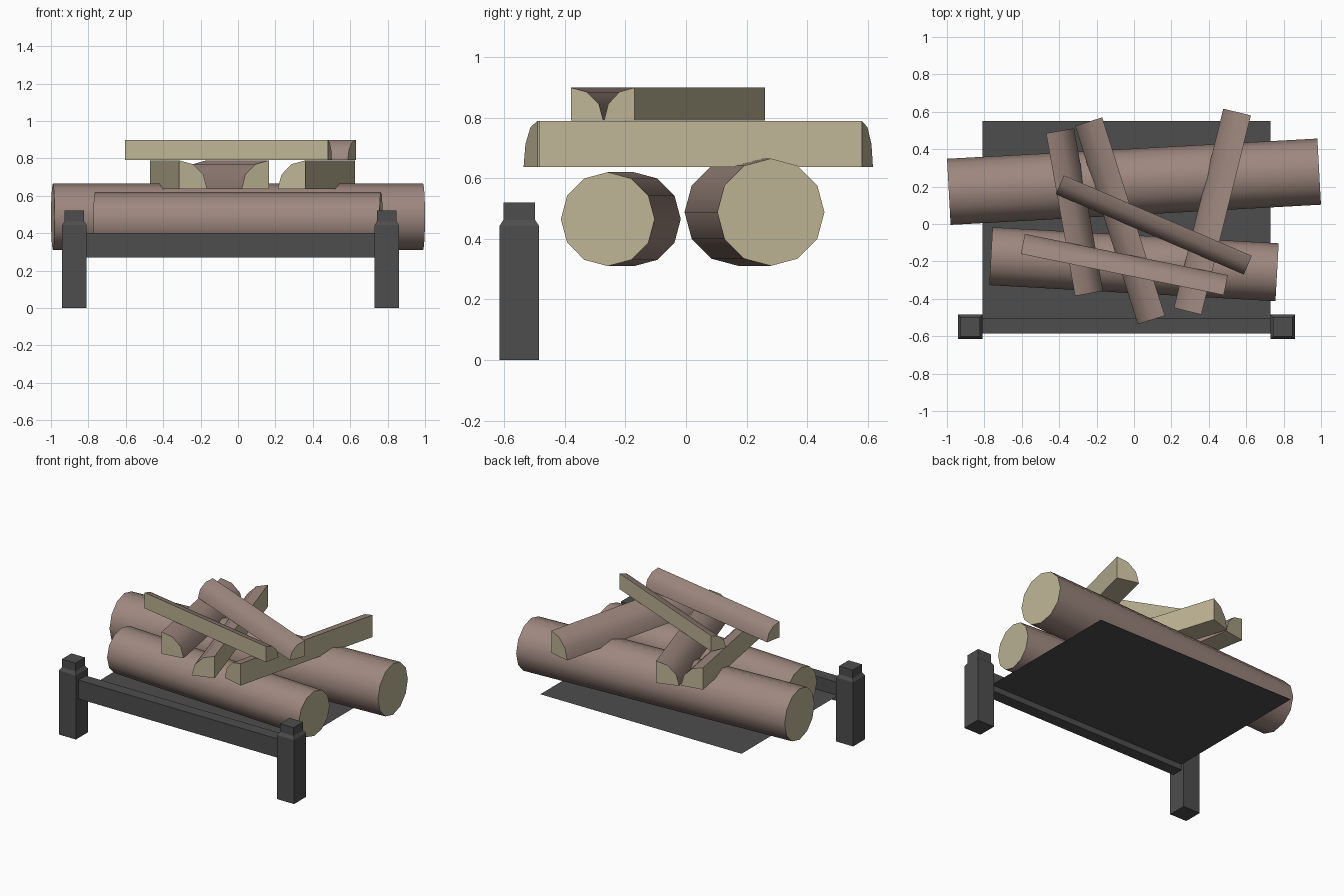
import bpy, math
from mathutils import Vector

if "Cube" in bpy.data.objects:
    bpy.data.objects.remove(bpy.data.objects["Cube"])


def material(name, rgb):
    m = bpy.data.materials.new(name)
    m.diffuse_color = (*rgb, 1)
    m.use_nodes = True
    m.node_tree.nodes["Principled BSDF"].inputs["Base Color"].default_value = m.diffuse_color
    return m


IRON = material("dark iron", (0.075, 0.075, 0.075))
BARK = material("brown bark", (0.34, 0.245, 0.21))
WOOD = material("cut wood", (0.51, 0.455, 0.30))


def make(name, verts, faces, mats, bark=()):
    """Mesh object; faces listed in bark are smooth and use material 0."""
    me = bpy.data.meshes.new(name)
    me.from_pydata(verts, [], faces)
    for m in mats:
        me.materials.append(m)
    if len(mats) > 1:
        for i, p in enumerate(me.polygons):
            p.use_smooth = i in bark
            p.material_index = 0 if i in bark else 1
    ob = bpy.data.objects.new(name, me)
    bpy.context.collection.objects.link(ob)
    # consistent outward normals
    import bmesh
    bm = bmesh.new()
    bm.from_mesh(me)
    bmesh.ops.recalc_face_normals(bm, faces=bm.faces)
    bm.to_mesh(me)
    bm.free()
    return ob


def loft(name, rings, mats, bark=()):
    """Join equal-sized rings of points and cap both ends."""
    n = len(rings[0])
    verts = [v for r in rings for v in r]
    faces = [(k * n + i, k * n + (i + 1) % n, (k + 1) * n + (i + 1) % n, (k + 1) * n + i)
             for k in range(len(rings) - 1) for i in range(n)]
    faces += [tuple(range(n)), tuple(range(len(verts) - n, len(verts)))]
    return make(name, verts, faces, mats, bark)


def beam(name, a, b, r, z, angles, corner, side=1):
    """Sweep an arc (plus optional corner point) from a to b in plan."""
    a, b = Vector((*a, z)), Vector((*b, z))
    d = (b - a).normalized()
    n = Vector((-d.y, d.x, 0)) * side
    up = Vector((0, 0, 1))
    prof = [n * r * math.cos(t) + up * r * math.sin(t) for t in angles]
    bark = range(len(prof) - 1 if corner else len(prof))
    if corner:
        prof.append(Vector((0, 0, 0)))
    return loft(name, [[p + q for q in prof] for p in (a, b)], [BARK, WOOD], bark)


# round logs, twelve sided
full = [math.radians(30 * i) for i in range(12)]
beam("back_log", (-0.99, 0.172), (0.99, 0.28), 0.177, 0.488, full, False)
beam("front_log", (-0.765, -0.172), (0.765, -0.258), 0.155, 0.465, full, False)

# quarter-split logs: corner line start, end, radius, base height, bark side
quarter = [math.radians(30 * i) for i in range(4)]
splits = [
    ("lower_split_left", (-0.315, -0.385), (-0.47, 0.485), 0.152, 0.637, -1),
    ("lower_split_middle", (0.165, -0.49), (-0.17, 0.57), 0.152, 0.637, 1),
    ("lower_split_right", (0.36, -0.485), (0.625, 0.58), 0.152, 0.637, 1),
    ("upper_split_front", (-0.605, -0.16), (0.48, -0.38), 0.109, 0.79, 1),
    ("upper_split_back", (-0.375, 0.26), (0.63, -0.17), 0.109, 0.79, -1),
]
for name, a, b, r, z, side in splits:
    beam(name, a, b, r, z, quarter, True, side)


def square(cx, cy, h, z):
    return [(cx + sx * h, cy + sy * h, z) for sx, sy in ((-1, -1), (1, -1), (1, 1), (-1, 1))]


# front posts with a chamfered shoulder and square cap
for name, cx in (("left_post", -0.875), ("right_post", 0.795)):
    rings = [square(cx, -0.55, h, z) for h, z in
             ((0.065, 0), (0.065, 0.443), (0.052, 0.463), (0.052, 0.52))]
    loft(name, rings, [IRON])

# front rail
x0, x1 = -0.815, 0.735
loft("front_rail", [[(x, y, z) for y, z in ((-0.585, 0.27), (-0.505, 0.27), (-0.505, 0.4), (-0.585, 0.4))]
                    for x in (x0, x1)], [IRON])

# thin base sheet under the logs
make("base_sheet", [(-0.81, -0.51, 0.31), (0.73, -0.51, 0.31), (0.73, 0.55, 0.31), (-0.81, 0.55, 0.31)],
     [(0, 1, 2, 3)], [IRON])
